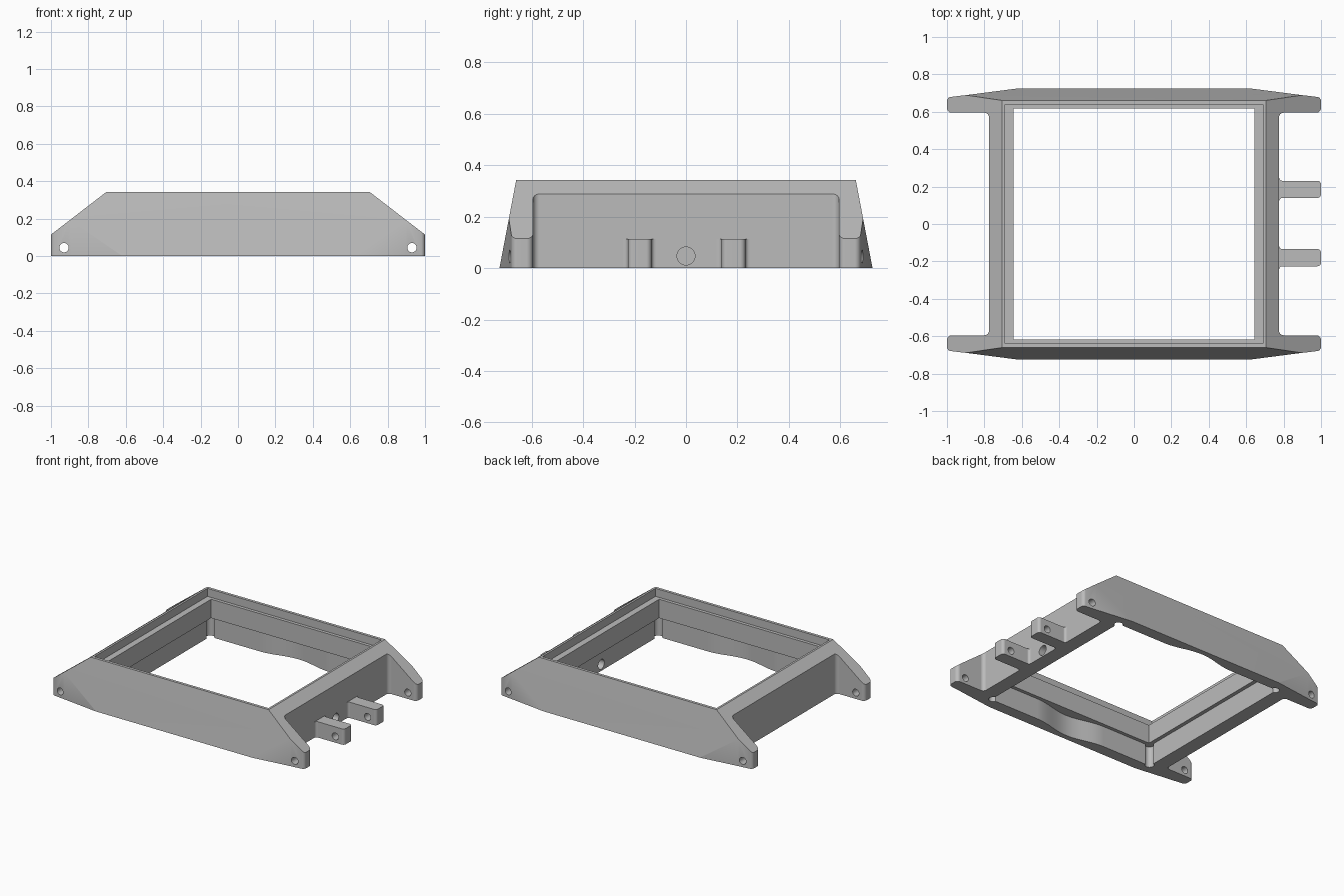
import bpy, bmesh
from math import cos, pi, radians
from mathutils import Vector

if "Cube" in bpy.data.objects:
    bpy.data.objects.remove(bpy.data.objects["Cube"])

grey = bpy.data.materials.new("plain grey")
grey.use_nodes = True
colour = (0.5, 0.5, 0.5, 1)
grey.diffuse_color = colour
grey.node_tree.nodes["Principled BSDF"].inputs["Base Color"].default_value = colour


def rounded(points, steps=6):
    """Outline whose (x, y, radius) corners are rounded with short curves."""
    out = []
    for i, (x, y, r) in enumerate(points):
        p = Vector((x, y))
        if not r:
            out.append(p)
            continue
        before = Vector(points[i - 1][:2]) - p
        after = Vector(points[(i + 1) % len(points)][:2]) - p
        a, b = p + before.normalized() * r, p + after.normalized() * r
        # weighted so that a right-angled corner becomes a circular arc
        w = cos(pi / 4)
        for k in range(steps + 1):
            t = k / steps
            ka, kp, kb = (1 - t) ** 2, 2 * w * t * (1 - t), t * t
            out.append((a * ka + p * kp + b * kb) / (ka + kp + kb))
    return out


def prism(name, outline, low, high, axis="z"):
    """Extrude a 2D outline along an axis."""
    place = {"z": lambda u, v, w: (u, v, w),
             "y": lambda u, v, w: (u, w, v),
             "x": lambda u, v, w: (w, u, v)}[axis]
    bm = bmesh.new()
    rings = [[bm.verts.new(place(p[0], p[1], w)) for p in outline] for w in (low, high)]
    bm.faces.new(rings[0])
    bm.faces.new(rings[1])
    n = len(outline)
    for i in range(n):
        j = (i + 1) % n
        bm.faces.new((rings[0][i], rings[0][j], rings[1][j], rings[1][i]))
    bmesh.ops.recalc_face_normals(bm, faces=bm.faces)
    mesh = bpy.data.meshes.new(name)
    bm.to_mesh(mesh)
    bm.free()
    mesh.materials.append(grey)
    obj = bpy.data.objects.new(name, mesh)
    bpy.context.collection.objects.link(obj)
    return obj


def box(name, x, y, low, high):
    return prism(name, [(-x, -y), (x, -y), (x, y), (-x, y)], low, high)


def disc(u, v, r, n=32):
    return [(u + r * cos(2 * pi * i / n), v + r * cos(2 * pi * i / n - pi / 2)) for i in range(n)]


def combine(body, tool, operation):
    bpy.context.view_layer.objects.active = body
    mod = body.modifiers.new(operation, "BOOLEAN")
    mod.object, mod.operation, mod.solver = tool, operation, "EXACT"
    bpy.ops.object.modifier_apply(modifier=mod.name)
    bpy.data.objects.remove(tool)


# Plan of the frame with four corner lugs, mirrored from one quarter
quarter = [(0.775, 0.595, 0.025), (1, 0.595, 0.025), (1, 0.677, 0.02),
           (0.89, 0.69, 0), (0.62, 0.725, 0)]
half = quarter + [(-x, y, r) for x, y, r in reversed(quarter)]
plan = half + [(-x, -y, r) for x, y, r in half]
frame = prism("watch_case_frame", rounded(plan), 0, 0.4)

# Trim to the sloped end and side profiles
ends = [(-1.01, -0.1), (1.01, -0.1), (1.01, 0.107), (0.705, 0.342),
        (-0.705, 0.342), (-1.01, 0.107)]
combine(frame, prism("end_profile", ends, -1, 1, "y"), "INTERSECT")
sides = [(-0.7255, 0), (0.7255, 0), (0.66, 0.345), (-0.66, 0.345)]
combine(frame, prism("side_profile", sides, -1.2, 1.2, "x"), "INTERSECT")

# Two strap tabs on the left side, flared where they meet the wall
for centre in (-0.18, 0.185):
    w = 0.046
    tab = [(0.74, -w - 0.02, 0), (0.775, -w - 0.02, 0), (0.78, -w, 0.012), (1, -w, 0.02),
           (1, w, 0.02), (0.78, w, 0.012), (0.775, w + 0.02, 0), (0.74, w + 0.02, 0)]
    tab = [(x, y + centre, r) for x, y, r in tab]
    combine(frame, prism("strap_tab", rounded(tab), 0, 0.113), "UNION")

# Top recess and the through opening
combine(frame, box("screen_recess", 0.69, 0.64, 0.285, 0.5), "DIFFERENCE")
combine(frame, box("opening", 0.645, 0.617, -0.1, 0.4), "DIFFERENCE")

# Wider lower pocket with a soft scoop in the front and back walls
px, py, reach, depth = 0.672, 0.642, 0.28, 0.045
scoop = []
for i in range(25):
    x = reach - 2 * reach * i / 24
    scoop.append((x, py + depth * (1 + cos(pi * x / reach)) / 2))
edge = [(px, py)] + scoop + [(-px, py)]
pocket = edge + [(-x, -y) for x, y in edge]
combine(frame, prism("lower_pocket", pocket, -0.1, 0.15), "DIFFERENCE")

# Round reliefs in the pocket corners
for sx in (-1, 1):
    for sy in (-1, 1):
        relief = disc(sx * 0.663, sy * 0.633, 0.03, 20)
        combine(frame, prism("corner_relief", relief, -0.1, 0.152), "DIFFERENCE")

# Pin holes through lugs and tabs, and the side port
for x in (-0.93, 0.93):
    combine(frame, prism("pin_hole", disc(x, 0.045, 0.025), -1, 1, "y"), "DIFFERENCE")
combine(frame, prism("side_port", disc(0, 0.047, 0.035), 0.6, 0.9, "x"), "DIFFERENCE")

# Smooth curved walls, crisp edges
bpy.ops.object.select_all(action="DESELECT")
frame.select_set(True)
bpy.context.view_layer.objects.active = frame
bpy.ops.object.shade_smooth_by_angle(angle=radians(25))
weighted = frame.modifiers.new("flat_face_normals", "WEIGHTED_NORMAL")
weighted.keep_sharp = True
